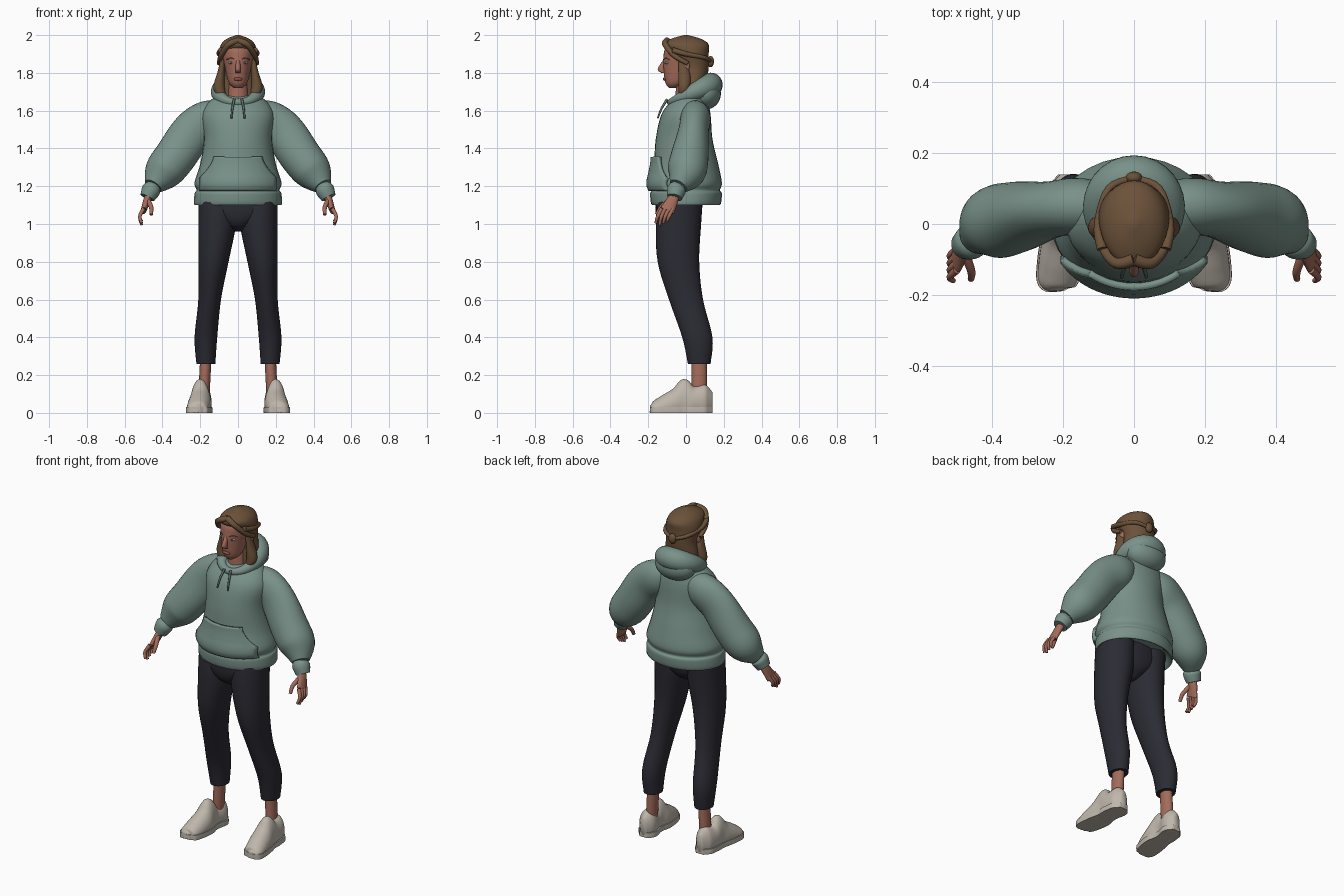
import bpy
import bmesh
from math import cos, sin, pi, sqrt, radians
from mathutils import Vector, Matrix

old = bpy.data.objects.get("Cube")
if old:
    bpy.data.objects.remove(old, do_unlink=True)


def material(name, red, green, blue):
    mat = bpy.data.materials.new(name)
    mat.use_nodes = True
    mat.diffuse_color = (red, green, blue, 1)
    shader = mat.node_tree.nodes["Principled BSDF"]
    shader.inputs["Base Color"].default_value = mat.diffuse_color
    shader.inputs["Roughness"].default_value = .8
    return mat


SAGE = material("sage fabric", .19, .285, .25)
CORD = material("dark sage cord", .1, .16, .14)
NAVY = material("dark trousers", .024, .024, .034)
SKIN = material("skin", .37, .15, .105)
LIPS = material("lips", .27, .08, .06)
HAIR = material("brown hair", .15, .085, .042)
SHOE = material("off white shoe", .52, .47, .41)
EYE = material("eye white", .55, .52, .5)
IRIS = material("grey iris", .09, .12, .13)
SIDEWAYS, DEPTH, UP = Matrix.Identity(3)


def finish(bm, name, mat):
    """Turn a bmesh into a smooth shaded object that keeps its hard edges."""
    bmesh.ops.recalc_face_normals(bm, faces=bm.faces[:])
    mesh = bpy.data.meshes.new(name)
    bm.to_mesh(mesh)
    bm.free()
    mesh.materials.append(mat)
    mesh.shade_smooth()
    mesh.set_sharp_from_angle(angle=radians(50))
    part = bpy.data.objects.new(name, mesh)
    bpy.context.collection.objects.link(part)
    return part


def smooth_path(rings, steps, closed=False):
    """Catmull-Rom resampling of (x, y, z, width, depth) rings; depth may be left out."""
    rings = [tuple(ring) if len(ring) == 5 else (*ring, ring[-1]) for ring in rings]
    count = len(rings)

    def pick(i):
        return rings[i % count] if closed else rings[max(0, min(count - 1, i))]

    path = []
    for i in range(count if closed else count - 1):
        for step in range(steps):
            t = step / steps
            path.append([q + t * ((r - p) + t * ((2 * p - 5 * q + 4 * r - s)
                                                 + t * (3 * q - p - 3 * r + s))) / 2
                         for p, q, r, s in zip(pick(i - 1), pick(i), pick(i + 1), pick(i + 2))])
    return path if closed else path + [rings[-1]]


def bridge(bm, first, second, wrap=True):
    for k in range(0 if wrap else 1, len(first)):
        bm.faces.new((first[k - 1], first[k], second[k], second[k - 1]))


def loft(name, rings, mat, ref=None, side=1, steps=5, closed=False, clip=None):
    """Skin elliptical rings: horizontal without ref, else square to their path."""
    path = smooth_path(rings, steps, closed)
    bm, loops, last, sides = bmesh.new(), [], len(path) - 1, 32
    for i, (x, y, z, width, depth) in enumerate(path):
        across, along = SIDEWAYS, DEPTH
        if ref:
            after = path[0 if closed and i == last else min(i + 1, last)]
            before = path[i - 1 if closed else max(i - 1, 0)]
            tangent = (Vector(after[:3]) - Vector(before[:3])).normalized()
            across = ref.cross(tangent).normalized()
            along = tangent.cross(across)
        loop = []
        for k in range(sides):
            angle = 2 * pi * k / sides
            point = Vector((x, y, z)) + across * width * cos(angle) + along * depth * sin(angle)
            if clip:
                point.z = max(clip[0], min(clip[1], point.z))
            loop.append(bm.verts.new((point.x * side, point.y, point.z)))
        loops.append(loop)
    for first, second in zip(loops, loops[1:]):
        bridge(bm, first, second)
    if closed:
        bridge(bm, loops[-1], loops[0])
    else:
        bm.faces.new(loops[0])
        bm.faces.new(loops[-1])
    return finish(bm, name, mat)


def column(name, rings, mat):
    """Upright loft on the centre line from (y, z, width, depth) rings."""
    return loft(name, [(0, *ring) for ring in rings], mat)


def tube(name, points, radius, mat, ref, side):
    """Round strand that narrows towards its end."""
    taper = [radius * (1 - i / (2 * len(points))) for i in range(len(points))]
    return loft(name, [(*p, r) for p, r in zip(points, taper)], mat, ref, side)


def ball(name, centre, size, mat):
    bm = bmesh.new()
    bmesh.ops.create_uvsphere(bm, u_segments=24, v_segments=16, radius=1,
                              matrix=Matrix.LocRotScale(Vector(centre), None, Vector(size)))
    return finish(bm, name, mat)


# Hoodie body with ribbed hem
torso = [(0, 1.14, .19, .14), (0, 1.1, .23, .18), (0, 1.16, .23, .19), (0, 1.18, .22, .18),
         (0, 1.22, .23, .19), (0, 1.32, .2, .17), (-.01, 1.45, .18, .15),
         (0, 1.58, .19, .13), (.02, 1.66, .14, .09), (.02, 1.68, .08, .06)]
column("hoodie_body", torso, SAGE)

# Front pouch pocket that follows the body surface and narrows upwards
surface = smooth_path([(0, *ring) for ring in torso[3:]], 20)
bm, rows, cells = bmesh.new(), [], 20
for i in range(cells + 1):
    rise = i / cells
    height = 1.18 + .175 * rise
    ring = min(surface, key=lambda item: abs(item[2] - height))
    half = .2 - .075 * (1 - (1 - max(0, rise - .35) / .65) ** 1.6)
    row = []
    for k in range(cells + 1):
        x = half * (2 * k / cells - 1)
        y = ring[1] - ring[4] * sqrt(1 - (x / ring[3]) ** 2)
        row.append(bm.verts.new((x, y - .01, height)))
    rows.append(row)
for first, second in zip(rows, rows[1:]):
    bridge(bm, first, second, wrap=False)
pocket = finish(bm, "pouch_pocket", SAGE)
thickness = pocket.modifiers.new("thickness", "SOLIDIFY")
thickness.thickness = .02
thickness.offset = 0

# Lowered hood: a roll around the neck, thickest and highest at the back
roll = []
for i in range(32):
    angle = 2 * pi * i / 32
    back = cos(angle)
    roll.append((.1 * sin(angle), .025 + .105 * back, 1.69 + .047 * back, .042 + .022 * back))
loft("hood_roll", roll, SAGE, ref=UP, steps=1, closed=True)
ball("hood_back", (0, .1, 1.69), (.125, .085, .085), SAGE)

# Trouser seat, neck and head
column("trouser_seat", [(-.04, .96, .02, .05), (-.04, 1, .1), (-.04, 1.06, .19, .12),
                        (-.04, 1.15, .2, .12)], NAVY)
column("neck", [(0, 1.6, .06), (0, 1.78, .05)], SKIN)
column("head", [(-.07, 1.72, .02), (-.05, 1.75, .05, .06), (-.02, 1.83, .07, .1),
                (-.01, 1.88, .08, .11), (-.01, 1.93, .08, .1), (0, 1.97, .05, .07)], SKIN)
column("nose", [(-.11, 1.87, .01), (-.13, 1.82, .014, .02), (-.12, 1.8, .014, .01)], SKIN)
ball("lips", (0, -.112, 1.767), (.024, .01, .009), LIPS)

# Hair mass and the knot tied at the back
column("hair", [(.03, 1.66, .11, .06), (.04, 1.76, .1, .07), (.04, 1.83, .09, .08),
                (.02, 1.9, .1), (0, 1.95, .09, .12), (0, 1.98, .06, .08), (0, 2, .01)], HAIR)
ball("hair_knot", (0, .13, 1.86), (.024, .018, .03), HAIR)

for label, side in (("left", 1), ("right", -1)):
    # Face details
    ball(label + "_eye", (side * .036, -.1, 1.853), (.015, .01, .007), EYE)
    ball(label + "_iris", (side * .036, -.107, 1.853), (.006, .006, .006), IRIS)
    ball(label + "_ear", (side * .088, 0, 1.835), (.012, .02, .03), SKIN)
    tube(label + "_eyebrow", [(.02, -.115, 1.872), (.04, -.106, 1.878), (.06, -.09, 1.87)],
         .003, HAIR, UP, side)

    # Swept front lock, hanging lock and braid
    tube(label + "_front_lock", [(0, -.1, 1.97), (.05, -.11, 1.95), (.09, -.06, 1.89),
                                 (.1, .01, 1.85)], .018, HAIR, UP, side)
    tube(label + "_braid", [(.09, -.07, 1.92), (.1, 0, 1.9), (.07, .1, 1.88), (0, .13, 1.86)],
         .015, HAIR, UP, side)
    loft(label + "_side_lock", [(.08, -.03, 1.88, .01), (.09, -.01, 1.8, .02, .03),
                                (.1, -.01, 1.72, .03), (.08, -.02, 1.66, .02)],
         HAIR, side=side)

    # Hood drawstring
    tube(label + "_drawstring", [(.02, -.1, 1.66), (.03, -.13, 1.61), (.035, -.15, 1.56)],
         .007, CORD, SIDEWAYS, side)

    # Sleeve with gathered end and cuff
    loft(label + "_sleeve", [(.08, .04, 1.6, .06), (.15, .05, 1.56, .1, .08),
                             (.24, .04, 1.49, .11, .08), (.33, .02, 1.36, .11, .1),
                             (.4, 0, 1.27, .1), (.45, -.04, 1.2, .05)], SAGE, DEPTH, side)
    loft(label + "_cuff", [(.45, -.04, 1.2, .04), (.46, -.05, 1.18, .05),
                           (.48, -.06, 1.14, .04)], SAGE, DEPTH, side)

    # Hand: palm, thumb and four fingers
    loft(label + "_palm", [(.46, -.06, 1.17, .02, .03), (.48, -.07, 1.13, .02, .03),
                           (.5, -.1, 1.07, .015, .04)], SKIN, DEPTH, side)
    tube(label + "_thumb", [(.48, -.08, 1.13), (.46, -.13, 1.09), (.46, -.155, 1.05)],
         .014, SKIN, SIDEWAYS, side)
    for i, finger in enumerate(("index", "middle", "ring", "little")):
        y = -.13 + .02 * i
        tip = .995 + .01 * abs(i - 1)
        tube(f"{label}_{finger}_finger",
             [(.5, y, 1.08), (.52, y - .02, 1.04), (.51, y - .03, tip)], .011, SKIN, DEPTH, side)

    # Trouser leg and ankle
    loft(label + "_trouser_leg", [(.17, .07, .26, .05, .06), (.17, .06, .4, .06, .08),
                                  (.15, 0, .6, .06, .09), (.13, -.04, .8, .08, .11),
                                  (.11, -.04, 1, .1, .12), (.11, -.03, 1.14, .1, .12)],
         NAVY, side=side)
    loft(label + "_ankle", [(.18, .07, .1, .03, .04), (.17, .07, .3, .03, .04)], SKIN, side=side)

    # Trainer: rounded upper, and a flat sole with a slightly wider outline
    upper = [(.19, .14, .06, .02, .05), (.19, .1, .06, .05, .09), (.2, .04, .06, .05, .08),
             (.2, 0, .06, .05, .12), (.2, -.05, .05, .06, .08), (.21, -.12, .03, .06, .06),
             (.22, -.17, .02, .05, .04), (.22, -.19, .02, .02)]
    loft(label + "_shoe_upper", upper, SHOE, UP, side, clip=(0, .19))
    sole = [(x, y, .015, width + .005, .1) for x, y, _, width, *_ in upper]
    loft(label + "_shoe_sole", sole, SHOE, UP, side, clip=(0, .03))
